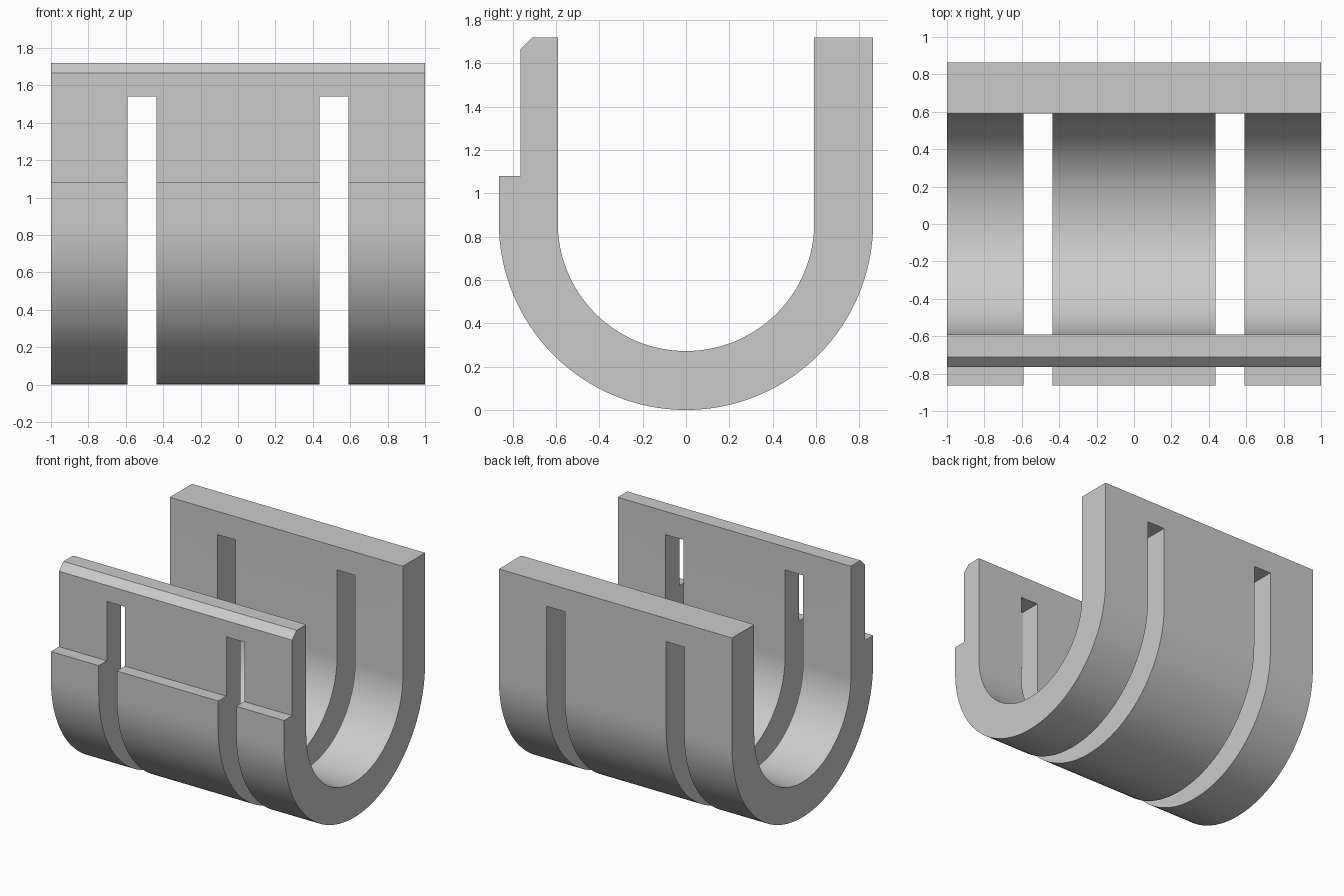
import bpy, bmesh
from math import pi, sin, cos, radians

cube = bpy.data.objects.get("Cube")
if cube:
    bpy.data.objects.remove(cube, do_unlink=True)

OUTER, INNER, TOP = 0.864, 0.592, 1.72
SEGMENTS = 64

grey = bpy.data.materials.new("plain grey")
grey.use_nodes = True
colour = (0.6, 0.6, 0.6, 1)
grey.diffuse_color = colour
grey.node_tree.nodes["Principled BSDF"].inputs["Base Color"].default_value = colour


def extrude_profile(name, points, x0, x1):
    """Extrude a closed (y, z) outline along x."""
    bm = bmesh.new()
    face = bm.faces.new([bm.verts.new((x0, y, z)) for y, z in points])
    new = bmesh.ops.extrude_face_region(bm, geom=[face])["geom"]
    bmesh.ops.translate(bm, vec=(x1 - x0, 0, 0),
                        verts=[v for v in new if isinstance(v, bmesh.types.BMVert)])
    bmesh.ops.recalc_face_normals(bm, faces=bm.faces)
    mesh = bpy.data.meshes.new(name)
    bm.to_mesh(mesh)
    bm.free()
    mesh.materials.append(grey)
    obj = bpy.data.objects.new(name, mesh)
    bpy.context.collection.objects.link(obj)
    return obj


def half_circle(radius):
    """Lower half circle from front to back."""
    angles = [pi + pi * i / SEGMENTS for i in range(SEGMENTS + 1)]
    return [(radius * cos(a), OUTER + radius * sin(a)) for a in angles]


# U-shaped channel with a stepped, chamfered front wall
front_lip = [(-INNER, TOP), (-0.71, TOP), (-0.765, 1.665), (-0.765, 1.08), (-OUTER, 1.08)]
outline = (front_lip + half_circle(OUTER) + [(OUTER, TOP), (INNER, TOP)]
           + half_circle(INNER)[::-1])
channel = extrude_profile("u_channel", outline, -1, 1)

# Two slots through the floor and both walls
slot_outline = [(-1, -0.1), (1, -0.1), (1, 1.54), (-1, 1.54)]
bpy.context.view_layer.objects.active = channel
for x0, x1 in ((-0.59, -0.435), (0.435, 0.59)):
    cutter = extrude_profile("slot_cutter", slot_outline, x0, x1)
    cutter.hide_render = True
    cut = channel.modifiers.new("slot", "BOOLEAN")
    cut.operation = "DIFFERENCE"
    cut.solver = "EXACT"
    cut.object = cutter
    bpy.ops.object.modifier_apply(modifier=cut.name)
    bpy.data.objects.remove(cutter, do_unlink=True)

# Smooth the curved floor, keep the edges crisp
bpy.ops.object.select_all(action="DESELECT")
channel.select_set(True)
bpy.ops.object.shade_smooth_by_angle(angle=radians(30))
